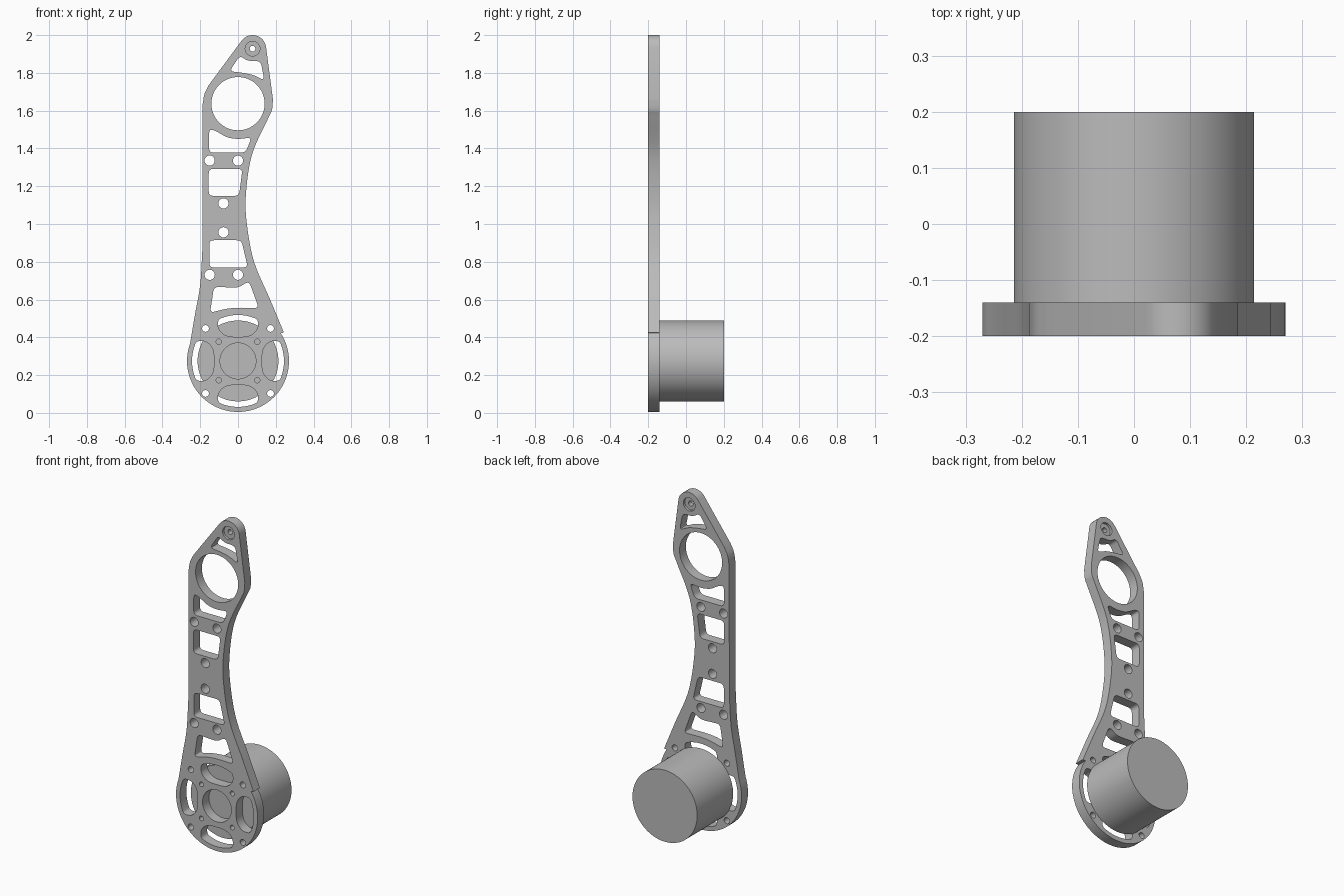
import bpy, bmesh
from math import sin, cos, radians, pi
from mathutils import Vector, Matrix

if "Cube" in bpy.data.objects:
    bpy.data.objects.remove(bpy.data.objects["Cube"])

grey = bpy.data.materials.new("mid_grey")
grey.use_nodes = True
grey.diffuse_color = (0.5, 0.5, 0.5, 1)
grey.node_tree.nodes["Principled BSDF"].inputs["Base Color"].default_value = (0.5, 0.5, 0.5, 1)

HUB = Vector((0, 0.275))
TIP = Vector((0.077, 1.928))
UPRIGHT = Matrix.Rotation(pi / 2, 4, 'X')


def arc(centre, r, start, end, n):
    """Points on an arc, angles in degrees."""
    angles = [radians(start + (end - start) * i / n) for i in range(n + 1)]
    return [Vector((centre[0] + r * cos(a), centre[1] + r * sin(a))) for a in angles]


def circle(centre, r, n=32):
    return arc(centre, r, 0, 360, n)[:-1]


def rounded(points, r):
    """Closed polygon with each corner softened."""
    pts = [Vector(p) for p in points]
    out = []
    for i, p in enumerate(pts):
        a, b = pts[i - 1] - p, pts[(i + 1) % len(pts)] - p
        start = p + a.normalized() * min(r, a.length * 0.48)
        end = p + b.normalized() * min(r, b.length * 0.48)
        for k in range(7):
            t = k / 6
            out.append(start * (1 - t) ** 2 + p * 2 * t * (1 - t) + end * t * t)
    return out


def smooth_path(points, n=6):
    """Open smooth curve through the points."""
    p = [Vector(q) for q in points]
    p = [p[0] * 2 - p[1]] + p + [p[-1] * 2 - p[-2]]
    out = []
    for a, b, c, d in zip(p, p[1:], p[2:], p[3:]):
        for k in range(n):
            t = k / n
            out.append((b * 2 + (c - a) * t + (a * 2 - b * 5 + c * 4 - d) * t * t
                        + (b * 3 - a - c * 3 + d) * t ** 3) / 2)
    return out + [p[-2]]


def finish(name, mesh):
    bm = bmesh.new()
    bm.from_mesh(mesh)
    bmesh.ops.remove_doubles(bm, verts=bm.verts, dist=0.00005)
    bmesh.ops.recalc_face_normals(bm, faces=bm.faces)
    bm.to_mesh(mesh)
    bm.free()
    mesh.shade_smooth()
    mesh.set_sharp_from_angle(angle=radians(30))
    mesh.materials.clear()
    mesh.materials.append(grey)
    obj = bpy.data.objects.new(name, mesh)
    bpy.context.collection.objects.link(obj)
    return obj


def plate(name, loops, front, back):
    """Upright flat plate: the first loop is the outline, the rest are holes."""
    curve = bpy.data.curves.new(name, 'CURVE')
    curve.dimensions = '2D'
    curve.fill_mode = 'BOTH'
    curve.extrude = (back - front) / 2
    for loop in loops:
        spline = curve.splines.new('POLY')
        spline.points.add(len(loop) - 1)
        for point, co in zip(spline.points, loop):
            point.co = (co.x, co.y, 0, 1)
        spline.use_cyclic_u = True
    helper = bpy.data.objects.new(name + "_helper", curve)
    bpy.context.collection.objects.link(helper)
    graph = bpy.context.evaluated_depsgraph_get()
    mesh = bpy.data.meshes.new_from_object(helper.evaluated_get(graph))
    bpy.data.objects.remove(helper)
    mesh.transform(Matrix.Translation((0, (front + back) / 2, 0)) @ UPRIGHT)
    return finish(name, mesh)


# Arm outline: round foot, waisted right side, round tip, straight left side
outline = arc(HUB, 0.27, -200, 33, 56)
outline += smooth_path([(0.243, 0.425), (0.17, 0.6), (0.085, 0.8), (0.047, 1.0),
                        (0.042, 1.16), (0.075, 1.37), (0.16, 1.56), (0.18, 1.605),
                        (0.185, 1.66)])
outline += arc(TIP, 0.072, 8, 143, 16)
outline += smooth_path([(-0.155, 1.735), (-0.177, 1.69), (-0.187, 1.635)])
outline += smooth_path([(-0.189, 0.86), (-0.2, 0.68), (-0.228, 0.52)])

# Round holes
holes = [circle((0, 1.637), 0.141, 64), circle(TIP, 0.039), circle(HUB, 0.095, 48)]
for x, z in [(-0.15, 1.336), (0, 1.336), (-0.077, 1.109),
             (-0.077, 0.956), (-0.15, 0.731), (0, 0.731)]:
    holes.append(circle((x, z), 0.027, 24))
for sx in (-1, 1):
    for sz in (-1, 1):
        holes.append(circle(HUB + Vector((sx, sz)) * 0.172, 0.018, 20))
        holes.append(circle(HUB + Vector((sx, sz)) * 0.102, 0.014, 20))

# Four slots around the hub
slot = rounded(arc((0, 0), 0.244, 64, 116, 6)
               + [Vector(p) for p in [(-0.105, 0.165), (-0.06, 0.128), (0.06, 0.128), (0.105, 0.165)]],
               0.035)
for k in range(4):
    turn = Matrix.Rotation(k * pi / 2, 2)
    holes.append([HUB + turn @ p for p in slot])

# Lightening windows from the tip down
windows = [
    [(-0.045, 1.808), (0.01, 1.892), (0.05, 1.863), (0.12, 1.862), (0.14, 1.76), (0.08, 1.79), (0.01, 1.803)],
    [(-0.153, 1.5), (-0.125, 1.497), (-0.06, 1.458), (0, 1.449), (0.072, 1.458), (0.04, 1.378), (-0.153, 1.378)],
    [(-0.155, 1.292), (0.024, 1.292), (0.005, 1.149), (-0.155, 1.149)],
    [(-0.152, 0.914), (0.018, 0.914), (0.052, 0.77), (-0.152, 0.77)],
    [(-0.127, 0.668), (0, 0.662), (0.058, 0.698), (0.11, 0.555), (0, 0.557), (-0.06, 0.552), (-0.148, 0.53)],
]
holes += [rounded(w, 0.025) for w in windows]

plate("arm_plate", [outline] + holes, -0.2, -0.14)

# Recessed bushing in the tip
plate("tip_bushing", [circle(TIP, 0.0395), circle(TIP, 0.015, 24)], -0.185, -0.155)

# Motor can behind the hub
plate("motor_can", [circle(HUB, 0.214, 96)], -0.14, 0.2)
